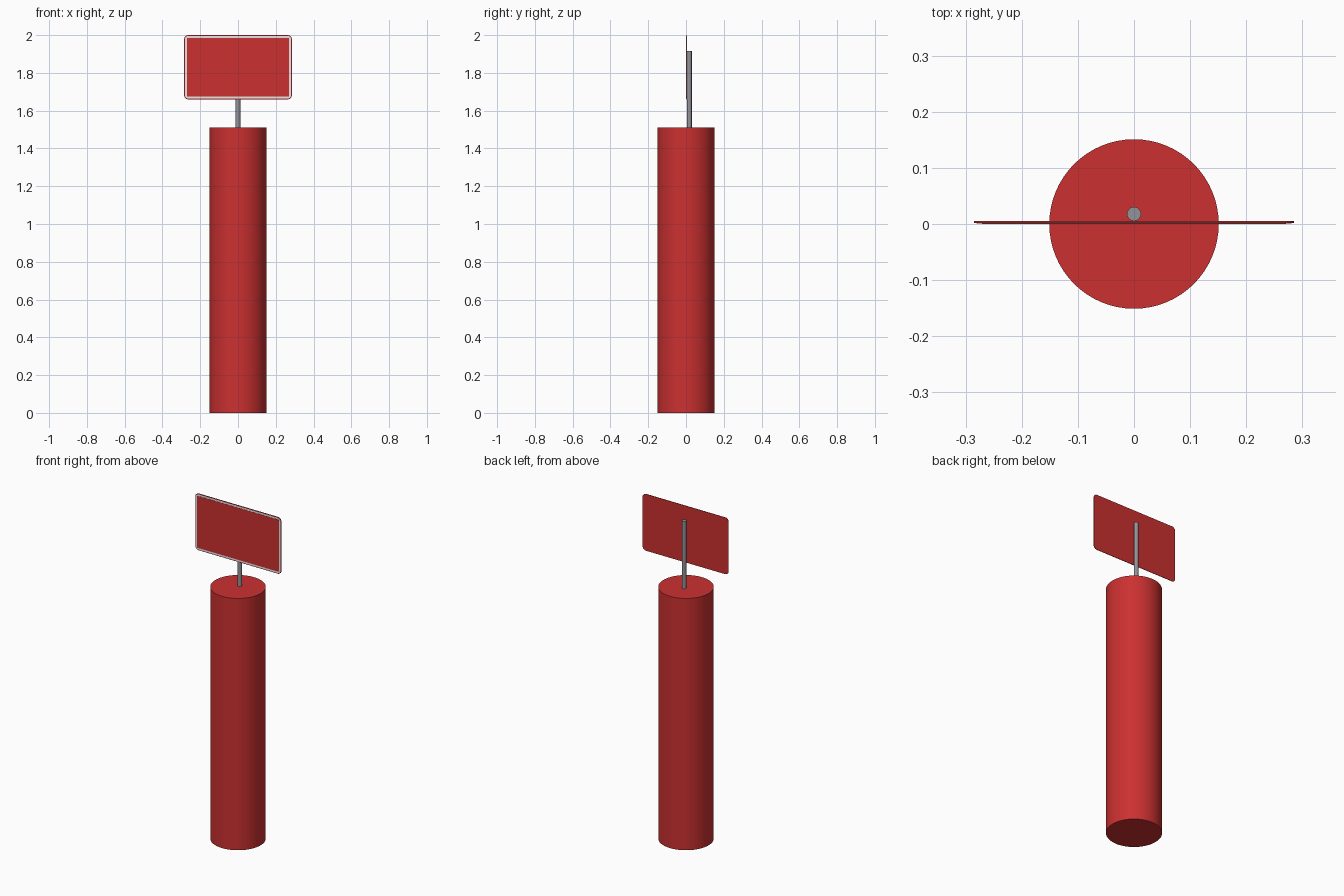
import bpy, bmesh, math

cube = bpy.data.objects.get("Cube")
if cube:
    bpy.data.objects.remove(cube, do_unlink=True)


def material(name, rgb):
    m = bpy.data.materials.new(name)
    m.use_nodes = True
    m.diffuse_color = (*rgb, 1)
    m.node_tree.nodes["Principled BSDF"].inputs["Base Color"].default_value = (*rgb, 1)
    return m


RED = material("red paint", (0.60, 0.03, 0.03))
GREY = material("grey metal", (0.29, 0.29, 0.32))
WHITE = material("white border", (0.80, 0.78, 0.78))


def cylinder(name, radius, z0, z1, y, sides, mat):
    bpy.ops.mesh.primitive_cylinder_add(
        vertices=sides, radius=radius, depth=z1 - z0, location=(0, y, (z0 + z1) / 2))
    ob = bpy.context.object
    ob.name = name
    ob.data.materials.append(mat)
    bpy.ops.object.shade_smooth_by_angle(angle=math.radians(40))
    return ob


def plate(name, half_w, half_h, corner, y0, y1, mat, steps=6):
    """Upright plate with rounded corners, extruded from y0 back to y1."""
    bm = bmesh.new()
    verts = []
    for i, (sx, sz) in enumerate([(1, 1), (-1, 1), (-1, -1), (1, -1)]):
        for s in range(steps + 1):
            a = math.pi / 2 * (i + s / steps)
            verts.append(bm.verts.new((sx * (half_w - corner) + corner * math.cos(a), y0,
                                       sz * (half_h - corner) + corner * math.sin(a))))
    face = bm.faces.new(verts)
    new = bmesh.ops.extrude_face_region(bm, geom=[face])["geom"]
    bmesh.ops.translate(bm, vec=(0, y1 - y0, 0),
                        verts=[v for v in new if isinstance(v, bmesh.types.BMVert)])
    bmesh.ops.recalc_face_normals(bm, faces=bm.faces)
    me = bpy.data.meshes.new(name)
    bm.to_mesh(me)
    bm.free()
    me.materials.append(mat)
    ob = bpy.data.objects.new(name, me)
    ob.location.z = 1.83
    bpy.context.collection.objects.link(ob)
    return ob


# Round pillar and the thin post standing on it
cylinder("pillar", 0.151, 0, 1.512, 0, 64, RED)
cylinder("sign_post", 0.0125, 1.50, 1.917, 0.018, 24, GREY)

# Sign: red backing, white border, red front panel
plate("sign_back", 0.285, 0.17, 0.022, 0.002, 0.005, RED)
plate("sign_border", 0.281, 0.166, 0.018, 0.001, 0.002, WHITE)
plate("sign_panel", 0.271, 0.156, 0.003, 0.0, 0.001, RED, 2)
